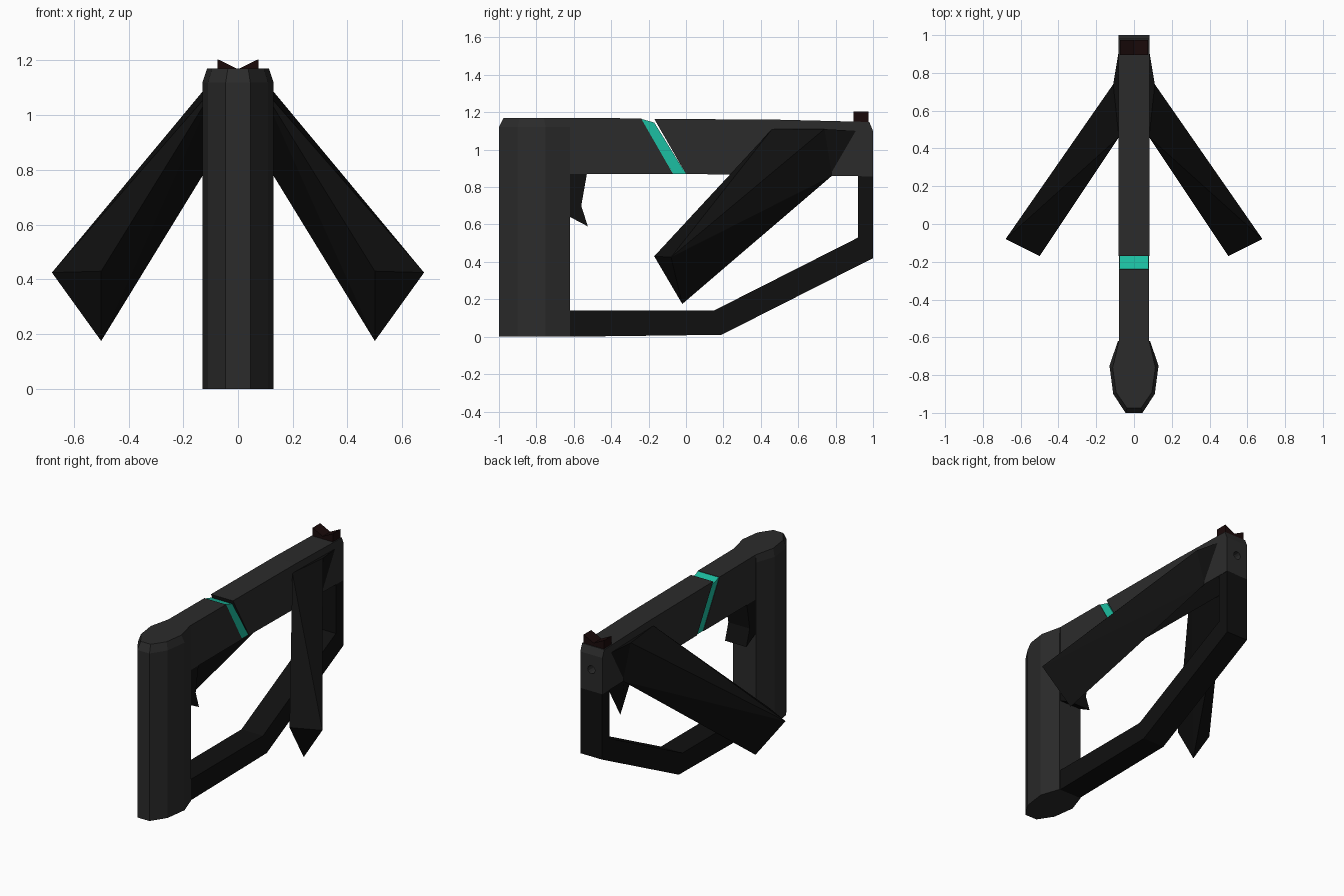
import bpy, bmesh, math

if "Cube" in bpy.data.objects:
    bpy.data.objects.remove(bpy.data.objects["Cube"])

def material(name, rgb):
    m = bpy.data.materials.new(name)
    m.diffuse_color = (*rgb, 1)
    m.use_nodes = True
    m.node_tree.nodes["Principled BSDF"].inputs["Base Color"].default_value = m.diffuse_color
    return m

SHELL = material("charcoal", (0.024, 0.024, 0.024))
DARK = material("near_black", (0.005, 0.005, 0.005))
GLOW = material("teal", (0.012, 0.52, 0.36))
SIGHT = material("dark_maroon", (0.010, 0.003, 0.003))

def make(name, verts, faces, mat):
    me = bpy.data.meshes.new(name)
    me.from_pydata(verts, [], faces)
    bm = bmesh.new()
    bm.from_mesh(me)
    bmesh.ops.recalc_face_normals(bm, faces=bm.faces)
    bm.to_mesh(me)
    bm.free()
    ob = bpy.data.objects.new(name, me)
    bpy.context.collection.objects.link(ob)
    me.materials.append(mat)
    return ob

def loft(name, rings, mat):
    n = len(rings[0])
    faces = [tuple(range(n)), tuple(range((len(rings) - 1) * n, len(rings) * n))]
    for r in range(len(rings) - 1):
        for i in range(n):
            j = (i + 1) % n
            faces.append((r*n + i, r*n + j, (r+1)*n + j, (r+1)*n + i))
    return make(name, [v for ring in rings for v in ring], faces, mat)

def side_profile(name, pts, half, mat):
    return loft(name, [[(x, y, z) for y, z in pts] for x in (-half, half)], mat)

# Grip: faceted column with chamfered top
def grip_ring(half, z):
    return [(x, y, z) for x, y in half] + [(-x, y, z) for x, y in reversed(half)]

outer = [(0.045, -1.0), (0.11, -0.9), (0.13, -0.75), (0.085, -0.62)]
inner = [(0.037, -0.975), (0.095, -0.89), (0.113, -0.76), (0.08, -0.62)]
loft("grip", [grip_ring(outer, 0), grip_ring(outer, 1.12), grip_ring(inner, 1.17)], SHELL)

# Body in two halves, split by a slanted glowing band
side_profile("rear_body", [(-0.62, 1.17), (-0.24, 1.167), (-0.07, 0.87), (-0.62, 0.87)], 0.08, SHELL)
front = side_profile("front_body", [(-0.17, 1.165), (0.5, 1.16), (0.98, 1.148), (1.0, 1.10),
                                    (1.0, 0.857), (0.0, 0.87)], 0.082, SHELL)
side_profile("glow_band", [(-0.24, 1.165), (-0.17, 1.145), (0.0, 0.871), (-0.07, 0.871)], 0.077, GLOW)

# Muzzle bore
bpy.ops.mesh.primitive_cylinder_add(vertices=12, radius=0.027, depth=1.6,
                                    location=(0, 0.5, 1.0), rotation=(math.pi / 2, 0, 0))
cutter = bpy.context.object
cutter.name = "bore_cutter"
cutter.hide_render = True
cutter.display_type = 'WIRE'
bore = front.modifiers.new("bore", 'BOOLEAN')
bore.object = cutter
bore.solver = 'EXACT'

# Trigger and lower guard
side_profile("trigger", [(-0.62, 0.87), (-0.53, 0.87), (-0.56, 0.70), (-0.525, 0.59), (-0.62, 0.64)], 0.079, DARK)
side_profile("lower_guard", [(-0.62, 0.14), (0.15, 0.14), (0.92, 0.53), (0.92, 0.86), (1.0, 0.86),
                             (1.0, 0.42), (0.19, 0.01), (-0.62, 0.0)], 0.08, DARK)

# Notched sight
notch = [(-0.075, 1.14), (-0.075, 1.205), (0, 1.168), (0.075, 1.205), (0.075, 1.14)]
loft("sight", [[(x, y, z) for x, z in notch] for y in (0.895, 0.975)], SIGHT)

# Swept-back triangular wings, with a fairing ahead of the root
a, p, f, c = (0.08, 0.46, 1.11), (0.11, 0.74, 1.11), (0.08, 0.92, 1.10), (0.08, 0.78, 0.86)
tips = [(0.68, -0.08, 0.425), (0.5, -0.17, 0.43), (0.5, -0.02, 0.175)]
wing = make("wings", [a, p, f, c] + tips,
            [(0, 1, 4), (0, 4, 5), (1, 3, 4), (3, 6, 4), (0, 5, 6), (0, 6, 3),
             (4, 6, 5), (1, 2, 3), (0, 2, 1), (0, 3, 2)], DARK)
wing.modifiers.new("mirror", 'MIRROR')
